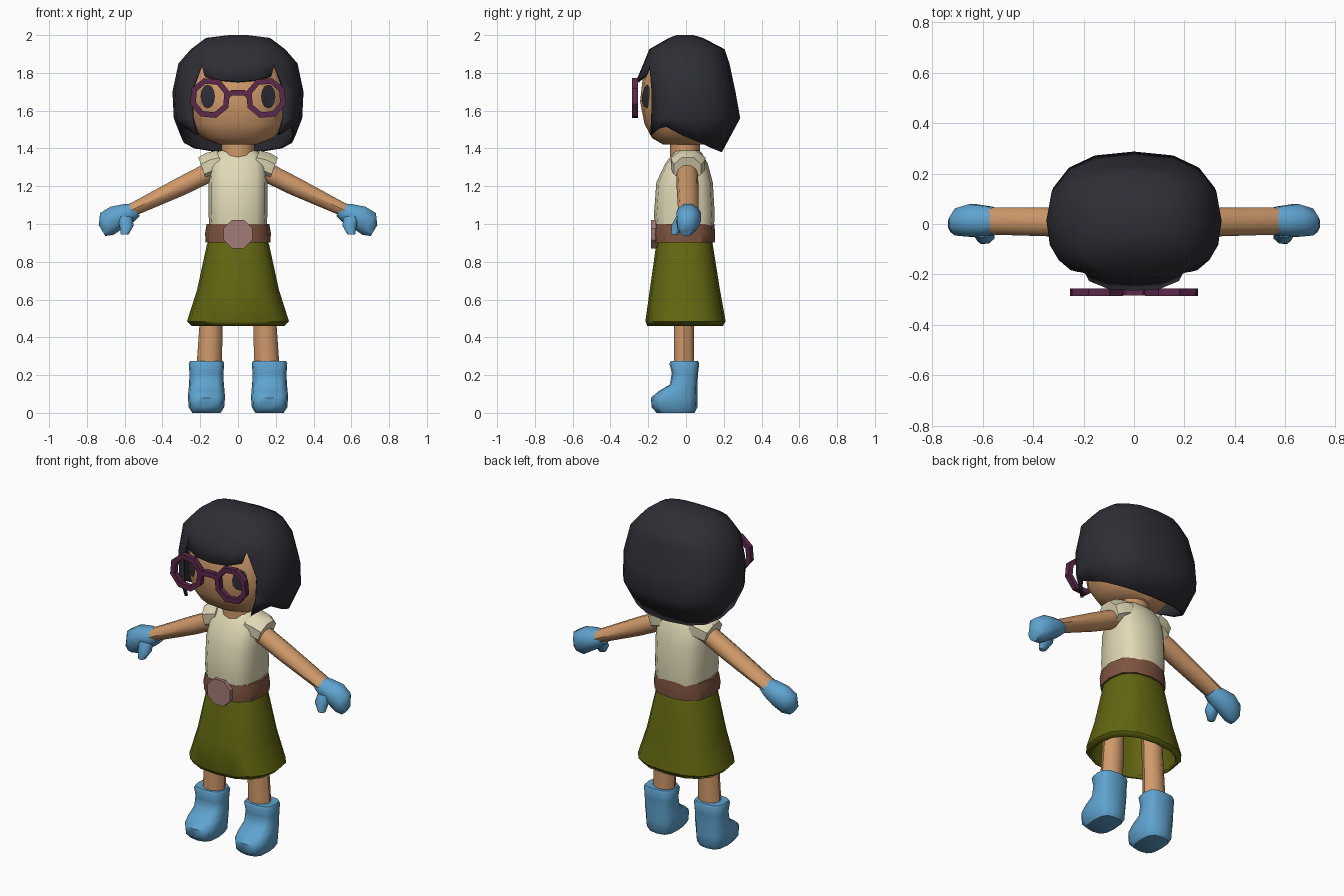
import bpy, bmesh, math
from mathutils import Vector
from mathutils.bvhtree import BVHTree

if "Cube" in bpy.data.objects:
    bpy.data.objects.remove(bpy.data.objects["Cube"])


def material(name, r, g, b):
    m = bpy.data.materials.new(name)
    lin = [((c / 255 + 0.055) / 1.055) ** 2.4 for c in (r, g, b)]
    m.diffuse_color = (*lin, 1)
    m.use_nodes = True
    m.node_tree.nodes["Principled BSDF"].inputs["Base Color"].default_value = m.diffuse_color
    return m


HAIR = material("dark_hair", 46, 46, 54)
SKIN = material("skin", 207, 153, 106)
CREAM = material("cream_cloth", 224, 216, 182)
OLIVE = material("olive_cloth", 98, 102, 16)
BLUE = material("blue_rubber", 95, 163, 207)
PLUM = material("plum_frame", 92, 40, 76)
LEATHER = material("brown_leather", 126, 84, 64)
BUCKLE = material("rose_metal", 164, 124, 119)


def finish(name, bm, mat, angle=40, thickness=0):
    bmesh.ops.recalc_face_normals(bm, faces=bm.faces)
    me = bpy.data.meshes.new(name)
    bm.to_mesh(me)
    bm.free()
    me.materials.append(mat)
    ob = bpy.data.objects.new(name, me)
    bpy.context.collection.objects.link(ob)
    bpy.ops.object.select_all(action='DESELECT')
    ob.select_set(True)
    bpy.context.view_layer.objects.active = ob
    bpy.ops.object.shade_smooth_by_angle(angle=math.radians(angle))
    if thickness:
        mod = ob.modifiers.new("thickness", 'SOLIDIFY')
        mod.thickness = thickness
        mod.offset = -1
    return ob


def spow(v, p):
    return math.copysign(abs(v) ** p, v)


def loft(rings, cap_start=True, cap_end=True):
    bm = bmesh.new()
    rows = [[bm.verts.new(p) for p in ring] for ring in rings]
    n = len(rows[0])
    for a, b in zip(rows, rows[1:]):
        for i in range(n):
            bm.faces.new((a[i], a[(i + 1) % n], b[(i + 1) % n], b[i]))
    if cap_start:
        bm.faces.new(rows[0])
    if cap_end:
        bm.faces.new(rows[-1])
    return bm


def upright(levels, x=0, n=12, power=2.5, **caps):
    """Stack of rounded sections: (z, half width, front y, back y)."""
    rings = []
    for z, rx, yf, yb in levels:
        ring = []
        for i in range(n):
            t = 2 * math.pi * i / n
            ring.append((x + rx * spow(math.sin(t), 2 / power),
                         (yf + yb) / 2 - (yb - yf) / 2 * spow(math.cos(t), 2 / power), z))
        rings.append(ring)
    return loft(rings, **caps)


def limb(points, side, n=8):
    """Tube across the xz plane: (x, y, z, radius in plane, radius in y)."""
    a, b = Vector(points[0][:3]), Vector(points[-1][:3])
    d = (b - a).normalized()
    u = d.cross(Vector((0, 1, 0))).normalized()
    rings = []
    for x, y, z, ru, ry in points:
        ring = []
        for i in range(n):
            t = 2 * math.pi * (i + 0.5) / n
            p = Vector((x, y, z)) + u * ru * math.cos(t) + Vector((0, ry * math.sin(t), 0))
            ring.append((p.x * side, p.y, p.z))
        rings.append(ring)
    return loft(rings)


# Head and neck
bm = upright([(1.42, .10, -.12, .09), (1.455, .19, -.18, .12), (1.53, .245, -.22, .16),
              (1.65, .265, -.243, .19), (1.78, .25, -.228, .18), (1.87, .20, -.18, .15),
              (1.93, .10, -.10, .08)], n=16, power=2.4)
bmesh.ops.recalc_face_normals(bm, faces=bm.faces)
face_tree = BVHTree.FromBMesh(bm)
finish("head", bm, SKIN)
finish("neck", upright([(1.33, .088, -.085, .075), (1.46, .088, -.085, .075)], power=2), SKIN)

# Eyes laid on the face surface
for s, side in ((-1, "right"), (1, "left")):
    bm = bmesh.new()

    def on_face(dx, dz):
        p = Vector((s * (.16 + dx), -1, 1.675 + dz))
        hit = face_tree.ray_cast(p, Vector((0, 1, 0)))[0]
        return bm.verts.new(hit + Vector((0, -.008, 0)))
    mid = on_face(0, 0)
    rim = [on_face(.038 * math.cos(i * math.pi / 6), .063 * math.sin(i * math.pi / 6))
           for i in range(12)]
    for i in range(12):
        bm.faces.new((mid, rim[i], rim[(i + 1) % 12]))
    finish(side + "_eye", bm, HAIR)

# Hair: cap and bob open around the face, plus fringe
UPPER = [33, 50, 70, 90, 112, 135, 158, 180]
LOWER = [42, 56, 72, 90, 112, 135, 158, 180]
RIM_Z = [1.47, 1.50, 1.515, 1.47, 1.43, 1.40, 1.385, 1.38]


def around(half):
    return half + [360 - t for t in reversed(half[:-1])]


def hair_point(t, z, rx, yf, yb):
    t = math.radians(t)
    return Vector((rx * spow(math.sin(t), .8),
                   (yf + yb) / 2 - (yb - yf) / 2 * spow(math.cos(t), .8), z))


def strip(bm, a, b, closed=False):
    n = len(a)
    for i in range(n if closed else n - 1):
        j = (i + 1) % n
        bm.faces.new((a[i], a[j], b[j], b[i]))


bm = bmesh.new()
cap_angles = around(UPPER) + [-17, 0, 17]
cap = [[bm.verts.new(hair_point(t, *lv)) for t in cap_angles] for lv in
       ((2.0, .05, -.05, .04), (1.985, .17, -.09, .09), (1.925, .25, -.195, .205),
        (1.85, .315, -.225, .23))]
bm.faces.new(cap[0])
for a, b in zip(cap, cap[1:]):
    strip(bm, a, b, True)
prev = cap[-1][:15]
for lv in ((1.70, .347, -.235, .262), (1.56, .34, -.24, .287)):
    row = [bm.verts.new(hair_point(t, *lv)) for t in around(LOWER)]
    strip(bm, prev, row)
    prev = row
rim = [bm.verts.new(hair_point(t, z, .305, -.235, .19))
       for t, z in zip(around(LOWER), around(RIM_Z)[:8] + RIM_Z[-2::-1])]
strip(bm, prev, rim)
top = [cap[-1][i] for i in (14, 15, 16, 17, 0)]
low = [bm.verts.new(p) for p in ((-.178, -.226, 1.785), (-.10, -.258, 1.765), (0, -.264, 1.757),
                                 (.10, -.258, 1.765), (.178, -.226, 1.785))]
strip(bm, top, low)
finish("hair", bm, HAIR, 45, .018)


# Glasses
def plate(name, loops, y0, y1, mat):
    """Extrude an outline (one loop) or a ring (outer and inner loop) along y."""
    bm = bmesh.new()
    f = [[bm.verts.new((x, y0, z)) for x, z in lp] for lp in loops]
    b = [[bm.verts.new((x, y1, z)) for x, z in lp] for lp in loops]
    for u, v in zip(f, b):
        strip(bm, u, v, True)
    for k in (f, b):
        if len(k) == 2:
            strip(bm, k[0], k[1], True)
        else:
            bm.faces.new(k[0])
    finish(name, bm, mat, 30)


def octagon(cx, cz, r, turn=.5):
    return [(cx + r * math.cos((i + turn) * math.pi / 4),
             cz + r * math.sin((i + turn) * math.pi / 4)) for i in range(8)]


for s, side in ((-1, "right"), (1, "left")):
    plate(side + "_glasses_rim", [octagon(s * .148, 1.667, .11, .5 + s * .12),
                                  octagon(s * .148, 1.667, .079, .5 + s * .12)],
          -.285, -.255, PLUM)
plate("glasses_bridge", [[(-.06, 1.66), (-.03, 1.68), (.03, 1.68), (.06, 1.66), (.055, 1.69),
                          (.035, 1.71), (-.035, 1.71), (-.055, 1.69)]], -.284, -.256, PLUM)

# Shirt, belt, buckle and skirt
finish("shirt", upright([(.94, .148, -.16, .145), (1.05, .156, -.17, .152),
                         (1.22, .156, -.157, .142), (1.32, .148, -.11, .115),
                         (1.375, .115, -.07, .085), (1.39, .095, -.055, .07)],
                        power=3), CREAM)
finish("belt", upright([(.902, .172, -.175, .152), (.95, .174, -.177, .154),
                        (1.0, .166, -.17, .15)]), LEATHER, 35)
plate("belt_buckle", [octagon(0, .946, .082)], -.184, -.15, BUCKLE)
finish("skirt", upright([(.92, .15, -.15, .135), (.89, .165, -.158, .142),
                         (.65, .217, -.192, .18), (.485, .27, -.215, .21),
                         (.46, .245, -.205, .195)], n=16, cap_end=False), OLIVE, 40, .015)

# Arms, sleeves, gloves, legs and boots
for s, side in ((-1, "right_"), (1, "left_")):
    finish(side + "sleeve", limb([(.09, .012, 1.325, .075, .10), (.145, .012, 1.31, .076, .095),
                                  (.188, .008, 1.29, .072, .078)], s), CREAM)
    finish(side + "arm", limb([(.11, .005, 1.295, .055, .057), (.30, .008, 1.20, .052, .058),
                               (.57, .012, 1.07, .036, .054)], s, 10), SKIN)
    finish(side + "glove", limb([(.54, .012, 1.075, .042, .05), (.575, .012, 1.06, .058, .062),
                                 (.64, .014, 1.035, .072, .07), (.695, .008, 1.0, .073, .058),
                                 (.72, .0, .965, .036, .035)], s), BLUE, 60)
    finish(side + "thumb", limb([(.60, -.02, 1.04, .045, .035), (.59, -.045, .99, .04, .035),
                                 (.60, -.06, .945, .022, .02)], s), BLUE, 60)
    legs = [[(s * (cx + r * math.cos(i * math.pi / 5)), -.01 + .056 * math.sin(i * math.pi / 5), z)
             for i in range(10)] for z, cx, r in ((.62, .135, .058), (.2, .155, .068))]
    finish(side + "leg", loft(legs), SKIN)
    finish(side + "boot", upright([(0.0, .075, -.155, .045), (.03, .094, -.182, .06),
                                   (.08, .098, -.186, .062), (.115, .096, -.145, .062),
                                   (.15, .092, -.085, .06), (.21, .09, -.075, .064),
                                   (.262, .094, -.088, .07), (.274, .088, -.08, .064)],
                                  x=s * .167, power=3), BLUE, 50)
